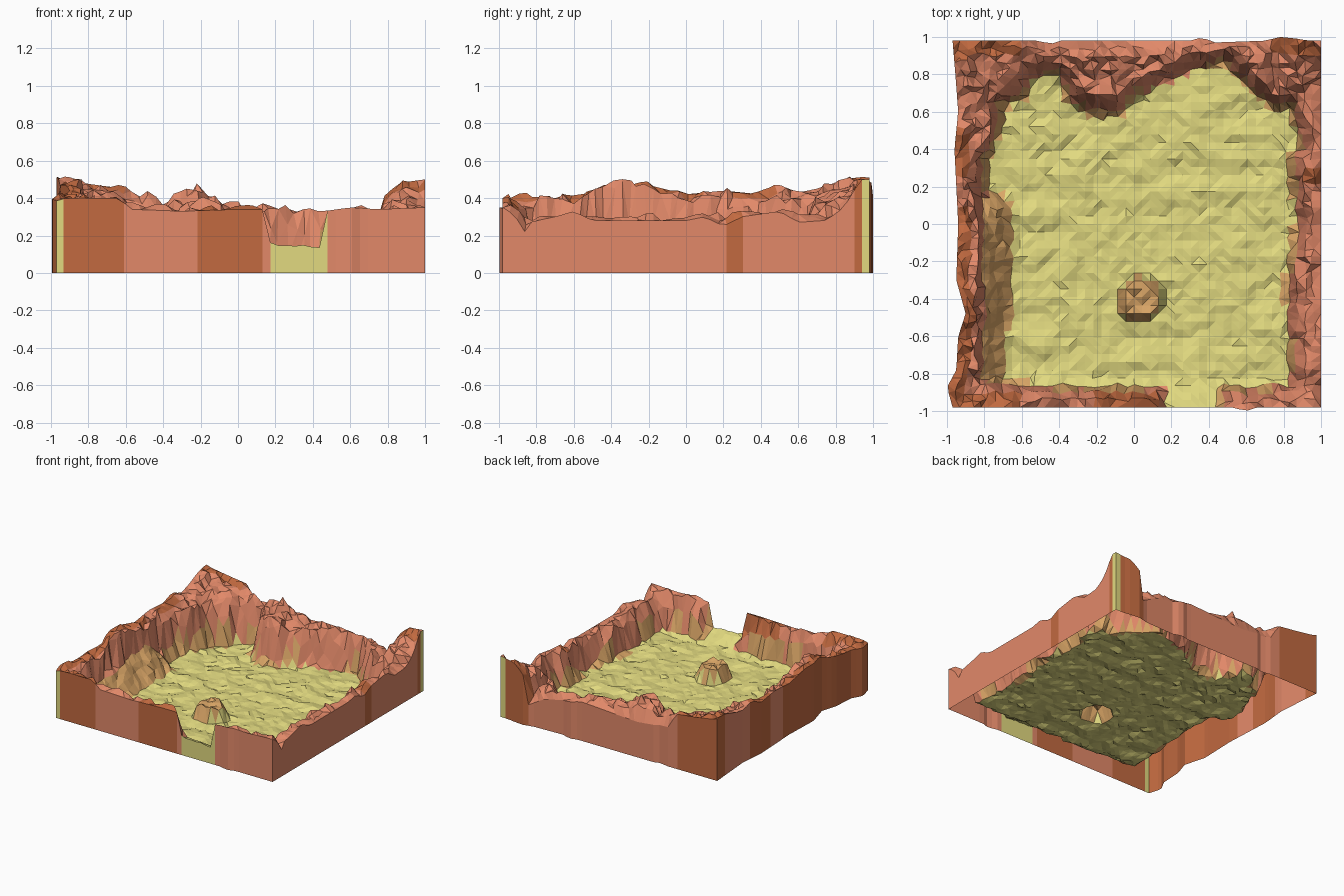
import bpy, bmesh, random
from mathutils import Vector, noise

if "Cube" in bpy.data.objects:
    bpy.data.objects.remove(bpy.data.objects["Cube"])

random.seed(4)
N = 46          # grid cells per side
FLOOR = 0.05


def material(name, rgb):
    m = bpy.data.materials.new(name)
    lin = [((c / 255 + 0.055) / 1.055) ** 2.4 for c in rgb]
    m.diffuse_color = (*lin, 1)
    m.use_nodes = True
    m.node_tree.nodes["Principled BSDF"].inputs["Base Color"].default_value = m.diffuse_color
    return m


MATS = [material("sand", (226, 218, 128)), material("salmon_rock", (226, 137, 105)),
        material("rust_rock", (194, 106, 64)), material("tan_rock", (217, 165, 102))]
SAND, SALMON, RUST, TAN = range(4)


def interp(pts, t):
    if t <= pts[0][0]:
        return pts[0][1]
    for (a, p), (b, q) in zip(pts, pts[1:]):
        if t <= b:
            return p + (q - p) * (t - a) / (b - a)
    return pts[-1][1]


def clamp(t):
    return max(0.0, min(1.0, t))


# Outline of the sandy floor, with the gap in the front wall
FLOOR_LINE = [Vector(p) for p in (
    (-.7, -.84), (-.67, -.5), (-.64, -.25), (-.64, .13), (-.78, .2), (-.77, .35), (-.7, .45),
    (-.69, .62), (-.57, .66), (-.54, .76), (-.42, .78), (-.35, .64), (-.25, .58), (-.06, .58),
    (0, .66), (.12, .73), (.25, .79), (.48, .85), (.6, .72), (.7, .62), (.83, .6), (.87, .42),
    (.8, .35), (.86, .02), (.8, -.28), (.82, -.85), (.455, -.86), (.455, -1.2), (.165, -1.2), (.165, -.86))]


def floor_distance(x, y):
    """Positive outside the floor, negative inside."""
    p, best, inside = Vector((x, y)), 9, False
    for a, b in zip(FLOOR_LINE, FLOOR_LINE[1:] + FLOOR_LINE[:1]):
        e = b - a
        best = min(best, (a + e * clamp((p - a).dot(e) / e.length_squared) - p).length)
        if (a.y > y) != (b.y > y) and x < a.x + e.x * (y - a.y) / e.y:
            inside = not inside
    return -best if inside else best


# Heights of the ridges and of the outer rim along each side
RIDGE_BACK = [(-1, .51), (-.85, .47), (-.7, .45), (-.6, .47), (-.55, .42), (-.4, .42), (-.2, .45),
              (-.1, .4), (0, .37), (.2, .35), (.4, .36), (.67, .33), (.74, .22), (.79, .42), (.86, .48), (1, .5)]
RIM_BACK = [(-1, .5), (-.6, .45), (-.52, .32), (-.24, .29), (.26, .32), (.6, .25), (.74, .17),
            (.77, .4), (.86, .48), (1, .5)]
RIDGE_LEFT = [(-1, .39), (-.7, .4), (-.5, .43), (-.42, .47), (-.2, .47), (0, .42), (.2, .44),
              (.4, .42), (.5, .47), (.6, .43), (.7, .45), (.85, .5), (1, .52)]
RIM_RIGHT = [(-1, .35), (-.92, .3), (-.88, .2), (-.84, .27), (-.7, .3), (-.6, .33), (-.5, .28),
             (0, .28), (.1, .3), (.2, .25), (.3, .3), (.5, .33), (.6, .27), (.75, .28), (.85, .35),
             (.95, .5)]
RIDGE_RIGHT = [(-1, .35), (-.85, .31), (.7, .32), (.9, .4), (1, .5)]
RIM_FRONT = [(-1, .38), (-.95, .4), (-.63, .4), (-.58, .34), (-.3, .33), (0, .34), (.13, .34),
             (.46, .33), (.6, .35), (.75, .34), (1, .35)]
RIDGE_FRONT = [(-1, .4), (-.6, .4), (-.5, .36), (0, .36), (1, .35)]
LEFT_X = [(-1, -.97), (-.88, -1), (-.78, -.95), (-.6, -.94), (-.48, -.9), (-.3, -.95), (0, -.94),
          (.2, -.95), (.4, -.96), (.6, -.94), (1, -.97)]
FRONT_Y = [(.42, -.98), (.52, -.98), (.6, -1), (.66, -.98)]
BACK_Y = [(-.5, .98), (-.45, .96), (-.4, .98), (.3, .98), (.37, 1), (.42, .97), (.7, .98),
          (.78, 1), (.88, .99), (.93, .98)]


def wall_height(u, v, prof):
    ws = [1 / (d + .02) ** 2 for d in (1 + u, 1 - u, 1 + v, 1 - v)]
    hs = [interp(p, t) for p, t in zip(prof, (v, v, u, u))]
    return sum(w * h for w, h in zip(ws, hs)) / sum(ws)


def height(u, v, x, y):
    d = floor_distance(x, y)
    ground = FLOOR + .022 * noise.noise(Vector((x * 5, y * 9, 1))) + random.uniform(-.008, .008)
    ground += (.147 - FLOOR) * clamp((-.84 - y) / .13)   # floor climbs to the gap
    r = ((x - .03) ** 2 + (y + .4) ** 2) ** .5           # boulder
    if r < .115:
        return FLOOR + .125 * clamp((.13 - r) / .03) + random.uniform(-.025, .015)
    if d <= 0:
        return ground
    edge = min(1 - abs(u), 1 - abs(v))
    ridge = wall_height(u, v, (RIDGE_LEFT, RIDGE_RIGHT, RIDGE_FRONT, RIDGE_BACK))
    rim = wall_height(u, v, (RIDGE_LEFT, RIM_RIGHT, RIM_FRONT, RIM_BACK))
    k = clamp(edge / .07)
    top = rim + (ridge - rim) * k
    top += k * (.06 * noise.noise(Vector((x * 11, y * 11, 5))) + random.uniform(-.035, .02))
    if x < -.6 and -.86 < y < .14:                       # gentle scree below the left cliff
        if x > -.83:
            return ground + clamp(d / .17) * (.22 + .05 * noise.noise(Vector((0, y * 9, 2))))
        return top
    if edge < .03:
        t = clamp(d / .02)
    else:                                                # steep foot, then a slope up to the ridge
        d = max(d - .018, 0)
        t = .78 * clamp(d / .06) + .22 * clamp(d / (d + max(edge - .07, 0) + .001))
    return ground + (top - ground) * t


def make_object(name, bm):
    me = bpy.data.meshes.new(name)
    bm.to_mesh(me)
    bm.free()
    for m in MATS:
        me.materials.append(m)
    ob = bpy.data.objects.new(name, me)
    bpy.context.collection.objects.link(ob)
    return ob


# Vertical colour bands of the outer walls, which also tint the rock just behind them
def band(side, x, y):
    if side == "front":
        if x < -.93 or .16 < x < .46:
            return SAND
        return RUST if x < -.62 or -.2 < x < .12 else SALMON
    if side == "right":
        if y > .95:
            return SAND
        return RUST if .21 < y < .32 or y > .89 else SALMON
    if side == "back":
        if x > .975:
            return SAND
        return RUST if x > .73 or x < -.6 else SALMON
    return SALMON if .5 < y < .85 or .1 < y < .25 else RUST


# Canyon floor, cliffs and boulder as one faceted surface
bm = bmesh.new()
grid = []
for j in range(N + 1):
    row = []
    for i in range(N + 1):
        u, v = 2 * i / N - 1, 2 * j / N - 1
        x = u + clamp((-.75 - u) / .25) * (interp(LEFT_X, v) + 1)
        y = v + clamp((-.8 - v) / .2) * (interp(FRONT_Y, u) + 1) + clamp((v - .8) / .2) * (interp(BACK_Y, u) - 1)
        z = height(u, v, x, y)
        if 0 < i < N and 0 < j < N and floor_distance(x, y) > -.03:
            x += random.uniform(-.014, .014)
            y += random.uniform(-.014, .014)
        row.append(bm.verts.new((x, y, z)))
    grid.append(row)

for j in range(N):
    for i in range(N):
        f = bm.faces.new((grid[j][i], grid[j][i + 1], grid[j + 1][i + 1], grid[j + 1][i]))
        c = f.calc_center_median()
        d = floor_distance(c.x, c.y)
        patch = noise.noise(Vector((c.x * 3, c.y * 3, 8)))
        sides = {"left": i, "right": N - 1 - i, "front": j, "back": N - 1 - j}
        near = min(sides, key=sides.get)
        if (c.x - .03) ** 2 + (c.y + .4) ** 2 < .0145:
            f.material_index = TAN
        elif d < 0 and (c.z < .1 or .16 < c.x < .46 and c.y < -.84):
            f.material_index = SAND
        elif -.8 < c.x < -.6 and -.86 < c.y < .14:
            f.material_index = TAN
        elif c.z < .2 and d < .035 and patch > -.25:
            f.material_index = TAN
        elif sides[near] < 2 and band(near, c.x, c.y) == RUST:
            f.material_index = RUST
        else:
            f.material_index = SALMON
bmesh.ops.triangulate(bm, faces=bm.faces[:], quad_method='SHORT_EDGE')
rims = {"front": [v.co.copy() for v in grid[0]],
        "right": [r[-1].co.copy() for r in grid],
        "back": [v.co.copy() for v in reversed(grid[-1])],
        "left": [r[0].co.copy() for r in reversed(grid)]}
make_object("canyon_terrain", bm)

# Sheer outer walls from the rim down to the base
for side, rim in rims.items():
    bm = bmesh.new()
    pairs = [(bm.verts.new((p.x, p.y, 0)), bm.verts.new(p)) for p in rim]
    for (a, b), (c, d) in zip(pairs, pairs[1:]):
        f = bm.faces.new((a, c, d, b))
        m = f.calc_center_median()
        f.material_index = band(side, m.x, m.y)
    make_object(side + "_outer_wall", bm)
